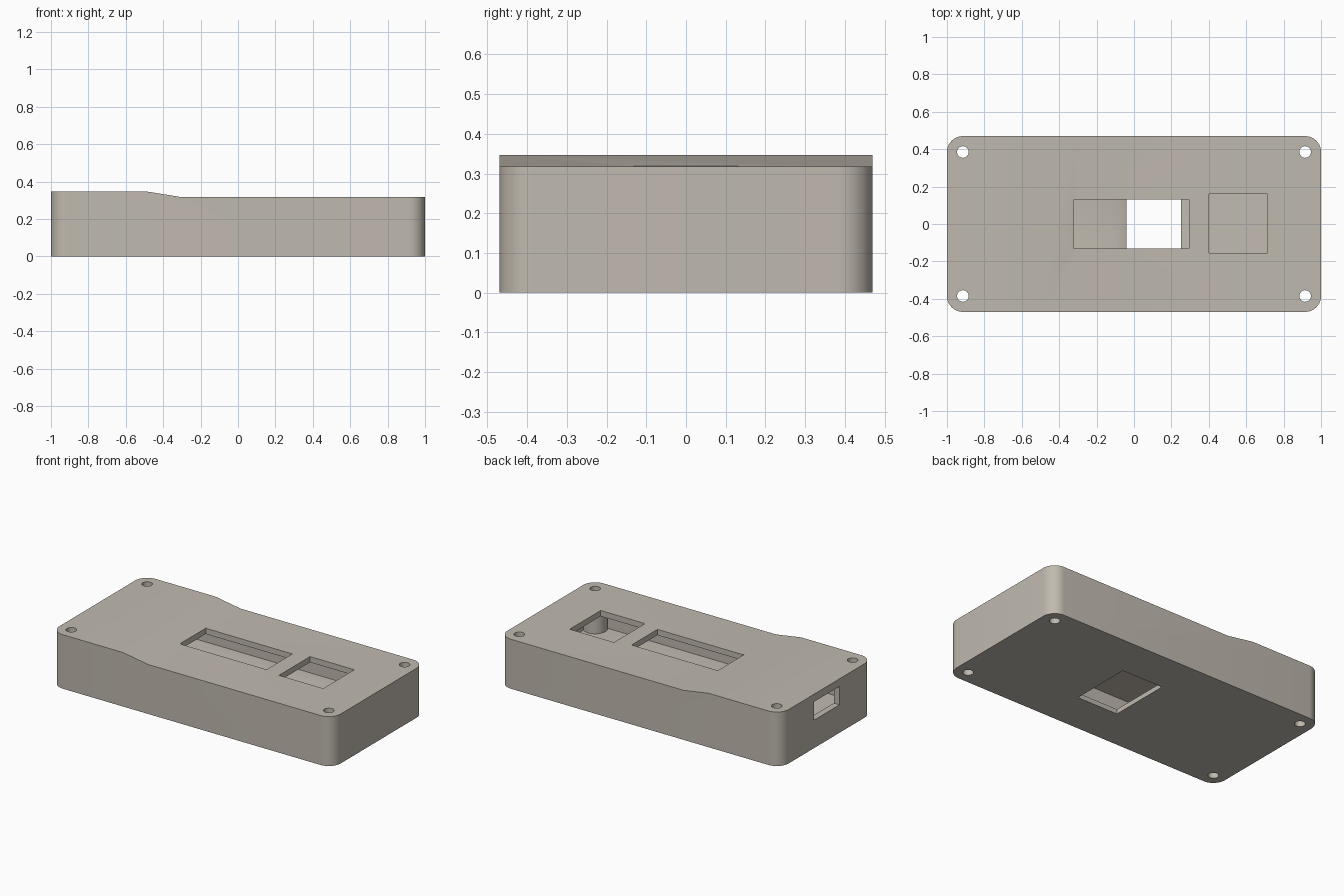
import bpy, bmesh, math

if "Cube" in bpy.data.objects:
    bpy.data.objects.remove(bpy.data.objects["Cube"])

L, W = 1.0, 0.47            # half length and half width
HIGH, LOW = 0.347, 0.318    # tall end and low end
PX, PY = 0.915, 0.385       # screw positions
WALL, ROOF, FLOOR = 0.04, 0.037, 0.06

mat = bpy.data.materials.new("warm_grey_plastic")
mat.diffuse_color = (0.53, 0.49, 0.43, 1)
mat.use_nodes = True
mat.node_tree.nodes["Principled BSDF"].inputs["Base Color"].default_value = mat.diffuse_color


def make(name, bm):
    bmesh.ops.recalc_face_normals(bm, faces=bm.faces)
    me = bpy.data.meshes.new(name)
    bm.to_mesh(me)
    bm.free()
    ob = bpy.data.objects.new(name, me)
    bpy.context.collection.objects.link(ob)
    me.materials.append(mat)
    return ob


def prism(name, pts, vec):
    """Extrude a closed outline along a vector."""
    bm = bmesh.new()
    face = bm.faces.new([bm.verts.new(p) for p in pts])
    ext = bmesh.ops.extrude_face_region(bm, geom=[face])
    verts = [v for v in ext["geom"] if isinstance(v, bmesh.types.BMVert)]
    bmesh.ops.translate(bm, verts=verts, vec=vec)
    return make(name, bm)


def rounded(hx, hy, r, z, steps=10):
    pts = []
    for q, (sx, sy) in enumerate([(1, 1), (-1, 1), (-1, -1), (1, -1)]):
        for i in range(steps + 1):
            a = (q + i / steps) * math.pi / 2
            pts.append((sx * (hx - r) + r * math.cos(a),
                        sy * (hy - r) + r * math.sin(a), z))
    return pts


def block(name, x0, x1, y0, y1, z0, z1):
    return prism(name, [(x0, y0, z0), (x1, y0, z0), (x1, y1, z0), (x0, y1, z0)],
                 (0, 0, z1 - z0))


def cylinder(name, x, y, r, z0, z1, n=32):
    ring = [(x + r * math.cos(i * math.tau / n), y + r * math.sin(i * math.tau / n), z0)
            for i in range(n)]
    return prism(name, ring, (0, 0, z1 - z0))


def cut(target, cutter):
    m = target.modifiers.new("cut", "BOOLEAN")
    m.operation = "DIFFERENCE"
    m.solver = "EXACT"
    m.object = cutter
    bpy.context.view_layer.objects.active = target
    bpy.ops.object.modifier_apply(modifier=m.name)
    bpy.data.objects.remove(cutter, do_unlink=True)


def slope_cutter(drop):
    """Everything above the stepped roof line, lowered by drop."""
    pts = [(-1.2, HIGH), (-0.49, HIGH), (-0.31, LOW), (1.2, LOW), (1.2, 0.6), (-1.2, 0.6)]
    return prism("roof_cutter", [(x, -0.7, z - drop) for x, z in pts], (0, 1.4, 0))


# Outer shell with stepped roof
case = prism("case", rounded(L, W, 0.085, 0), (0, 0, 0.45))
cut(case, slope_cutter(0))

# Hollow inside, leaving screw posts in the corners
cavity = prism("cavity", rounded(L - WALL, W - WALL, 0.045, FLOOR), (0, 0, 0.45))
cut(cavity, slope_cutter(ROOF))
corners = [(sx * PX, sy * PY) for sx in (-1, 1) for sy in (-1, 1)]
for x, y in corners:
    cut(cavity, cylinder("post", x, y, 0.072, -0.1, 0.6))
cut(case, cavity)

# Screw holes
for x, y in corners:
    cut(case, cylinder("screw_hole", x, y, 0.031, -0.1, 0.6))

# Display window, square button window and connector port
cut(case, block("display_window", -0.32, 0.295, -0.131, 0.131, 0.2, 0.5))
cut(case, block("button_window", 0.4, 0.715, -0.155, 0.16, 0.2, 0.5))
cut(case, block("connector_port", -1.1, -0.9, -0.13, 0.13, 0.18, 0.298))

# Floor opening: straight lip below, flared sides above
cut(case, block("floor_opening", -0.04, 0.25, -0.2, 0.2, -0.1, 0.1))
bm = bmesh.new()
rings = []
for grow, z in ((0, 0.03), (0.08, FLOOR), (0.08, FLOOR + 0.03)):
    x0, x1, y1 = -0.04 - grow, 0.25 + grow, 0.2 + grow
    rings.append([bm.verts.new(p) for p in
                  ((x0, -y1, z), (x1, -y1, z), (x1, y1, z), (x0, y1, z))])
for a, b in zip(rings, rings[1:]):
    for i in range(4):
        j = (i + 1) % 4
        bm.faces.new((a[i], a[j], b[j], b[i]))
bm.faces.new(rings[0][::-1])
bm.faces.new(rings[-1])
cut(case, make("flare", bm))

# Smooth the rounded corners, keep edges crisp
bpy.ops.object.select_all(action="DESELECT")
case.select_set(True)
bpy.context.view_layer.objects.active = case
bpy.ops.object.shade_smooth_by_angle(angle=math.radians(25))
